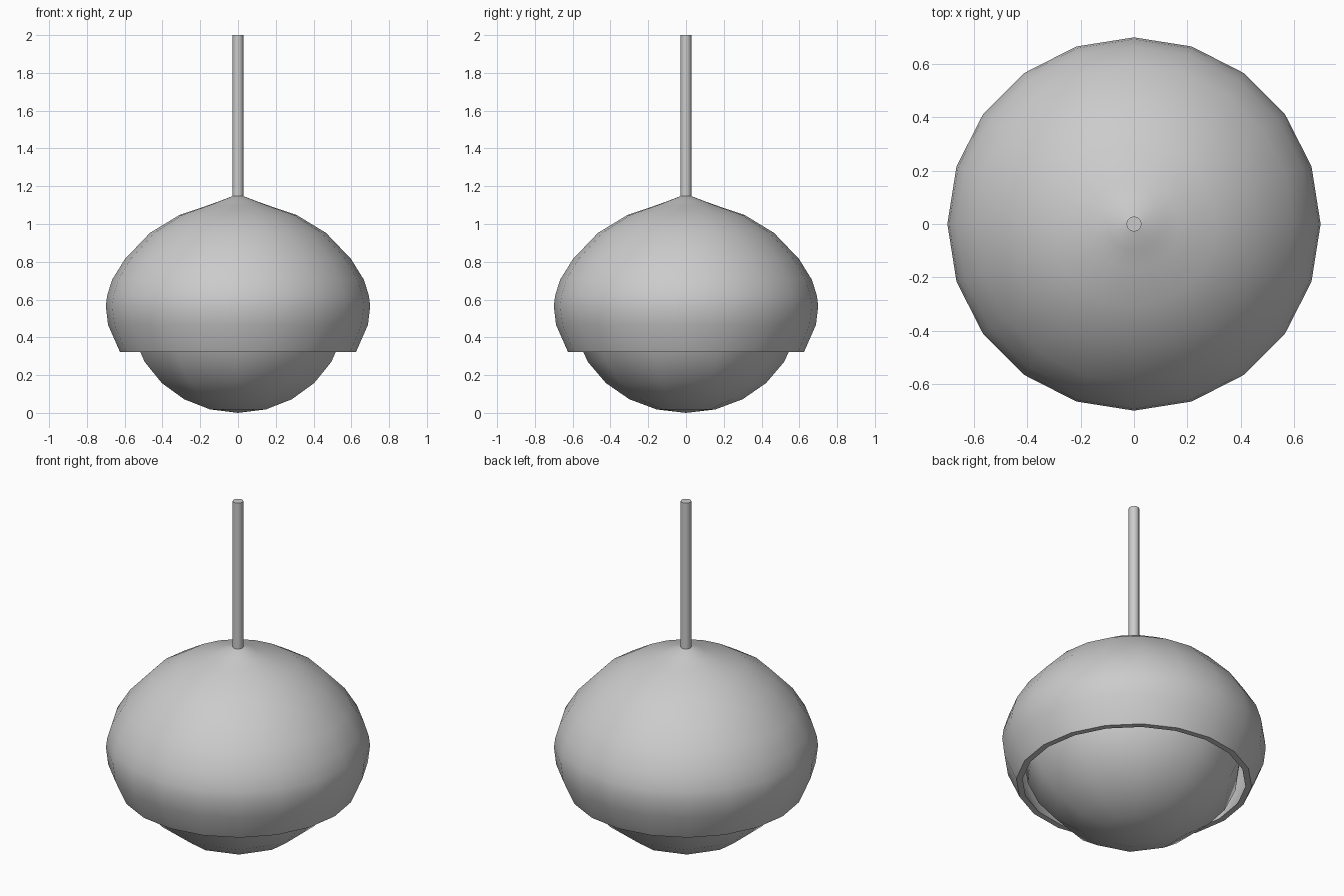
import bpy, bmesh
from math import sin, cos, pi

if "Cube" in bpy.data.objects:
    bpy.data.objects.remove(bpy.data.objects["Cube"])


def lathe(name, profile, sides, start=0.0, angle=40):
    """Revolve (radius, height) points about z; radius 0 makes a pole."""
    bm = bmesh.new()
    rings = []
    for r, z in profile:
        if r == 0:
            rings.append([bm.verts.new((0, 0, z))] * sides)
        else:
            rings.append([bm.verts.new((r * cos(start + 2 * pi * i / sides),
                                        r * sin(start + 2 * pi * i / sides), z))
                          for i in range(sides)])
    for a, b in zip(rings, rings[1:]):
        for i in range(sides):
            j = (i + 1) % sides
            corners = list(dict.fromkeys([a[i], a[j], b[j], b[i]]))
            bm.faces.new(corners)
    bmesh.ops.recalc_face_normals(bm, faces=bm.faces)
    mesh = bpy.data.meshes.new(name)
    bm.to_mesh(mesh)
    bm.free()
    ob = bpy.data.objects.new(name, mesh)
    bpy.context.collection.objects.link(ob)
    bpy.ops.object.select_all(action='DESELECT')
    ob.select_set(True)
    bpy.context.view_layer.objects.active = ob
    bpy.ops.object.shade_smooth_by_angle(angle=angle * pi / 180)
    return ob


# outer shade: outside from the tip down to the rim, then back up the inside
outer = [(0, 1.15), (0.03, 1.147), (0.10, 1.12), (0.17, 1.095), (0.31, 1.048),
         (0.466, 0.953), (0.598, 0.815), (0.667, 0.704), (0.693, 0.62),
         (0.70, 0.566), (0.688, 0.466), (0.625, 0.323)]
inner = [(0.592, 0.323), (0.653, 0.47), (0.665, 0.566), (0.659, 0.614),
         (0.635, 0.69), (0.572, 0.792), (0.446, 0.924), (0.30, 1.013),
         (0.16, 1.06), (0, 1.10)]
lathe("lamp_shade", outer + inner, 20, angle=50)

# rounded diffuser hanging inside the shade
half_width, half_height, steps = 0.60, 0.54, 12
globe = [(0 if k in (0, steps) else half_width * sin(pi * k / steps),
          half_height * (1 - cos(pi * k / steps))) for k in range(steps + 1)]
lathe("diffuser", globe, 10, start=pi / 2, angle=60)

# hanging rod
lathe("hanging_rod", [(0, 1.10), (0.028, 1.10), (0.028, 2.0), (0, 2.0)], 20)
